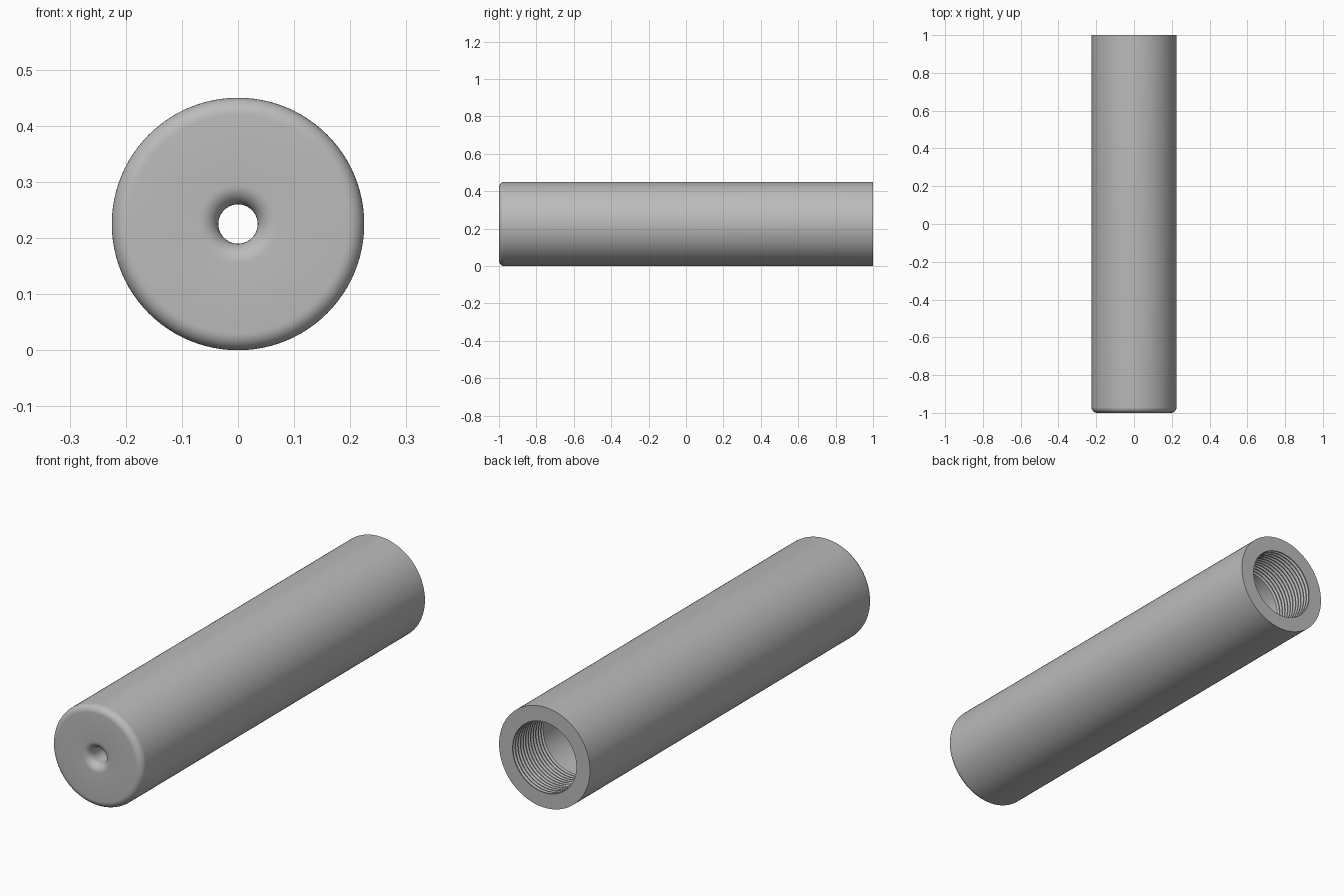
import bpy, bmesh, math
from mathutils import Vector, Matrix

if "Cube" in bpy.data.objects:
    bpy.data.objects.remove(bpy.data.objects["Cube"])

RADIUS, BORE, HOLE = 0.225, 0.158, 0.035
SEGMENTS = 96

# Plain grey metal
metal = bpy.data.materials.new("grey_metal")
metal.use_nodes = True
grey = (0.5, 0.5, 0.5, 1)
metal.diffuse_color = grey
metal.node_tree.nodes["Principled BSDF"].inputs["Base Color"].default_value = grey


def arc(r, y, size, start, end, steps=8):
    """Rounded corner as (radius, y) points around a centre."""
    angles = [math.radians(start + (end - start) * i / steps) for i in range(steps + 1)]
    return [(r + size * math.cos(a), y + size * math.sin(a)) for a in angles]


def lathe(name, profile):
    """Revolve a closed (radius, y) profile around the long axis."""
    bm = bmesh.new()
    verts = [bm.verts.new((r, y, 0)) for r, y in profile]
    edges = [bm.edges.new((v, verts[i - 1])) for i, v in enumerate(verts)]
    bmesh.ops.spin(bm, geom=verts + edges, cent=(0, 0, 0), axis=(0, 1, 0),
                   angle=math.tau, steps=SEGMENTS, use_duplicate=False)
    bmesh.ops.remove_doubles(bm, verts=bm.verts, dist=0.00005)
    bmesh.ops.recalc_face_normals(bm, faces=bm.faces)
    mesh = bpy.data.meshes.new(name)
    bm.to_mesh(mesh)
    bm.free()
    mesh.materials.append(metal)
    obj = bpy.data.objects.new(name, mesh)
    bpy.context.collection.objects.link(obj)
    obj.location.z = RADIUS
    bpy.ops.object.select_all(action="DESELECT")
    obj.select_set(True)
    bpy.context.view_layer.objects.active = obj
    bpy.ops.object.shade_smooth_by_angle(angle=math.radians(30))
    return obj


# Rounded front rim, then the outer wall to the flat back end
profile = arc(RADIUS - 0.03, -0.97, 0.03, -90, 0) + [(RADIUS, 1)]

# Threaded mouth: a row of V grooves cut into the bore
pitch, turns = 0.018, 12
profile.append((BORE, 1))
for i in range(turns):
    y = 1 - pitch * i
    profile += [(BORE, y - pitch * 0.2), (BORE + 0.01, y - pitch * 0.6), (BORE, y - pitch)]

# Smooth chamber and inner face of the front wall
profile += [(BORE, -0.9), (HOLE, -0.9)]

# Front hole with a rounded lip
profile += arc(HOLE + 0.035, -0.965, 0.035, 180, 270)

lathe("threaded_tube", profile)
